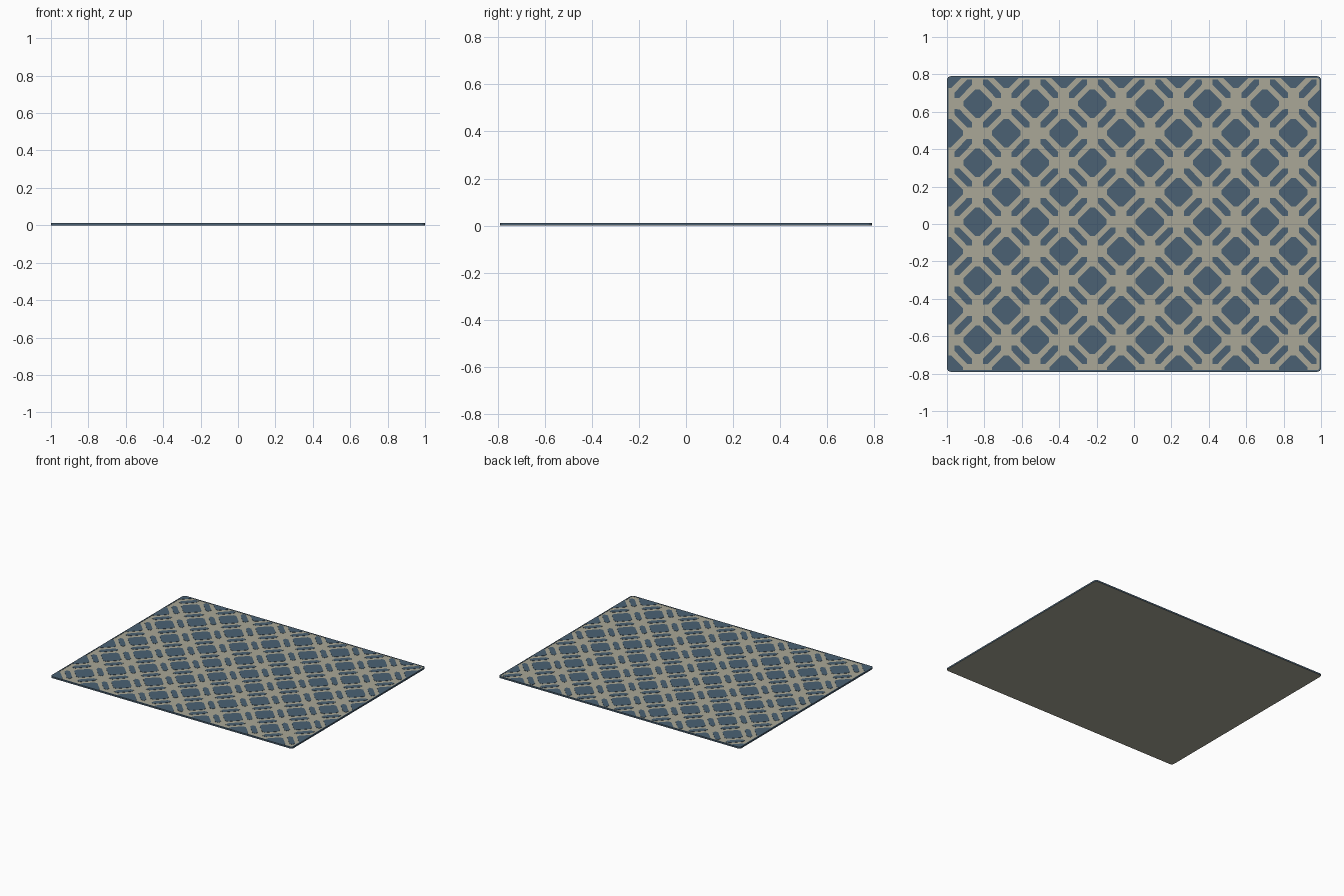
import bpy, bmesh, math
from mathutils import Vector

if "Cube" in bpy.data.objects:
    bpy.data.objects.remove(bpy.data.objects["Cube"])

HX, HY, TOP = 1.0, 0.79, 0.010      # rug half size and pile height
DX, DY = 0.1535, 0.1580             # lattice half steps
X0, Y0 = -0.99, 0.012               # lattice origin


def material(name, rgb):
    m = bpy.data.materials.new(name)
    m.diffuse_color = (*rgb, 1)
    m.use_nodes = True
    m.node_tree.nodes["Principled BSDF"].inputs["Base Color"].default_value = m.diffuse_color
    return m


blue = material("slate blue", (0.070, 0.120, 0.172))
beige = material("warm beige", (0.400, 0.390, 0.310))


def finish(bm, name, mats):
    me = bpy.data.meshes.new(name)
    bm.to_mesh(me)
    bm.free()
    for m in mats:
        me.materials.append(m)
    ob = bpy.data.objects.new(name, me)
    bpy.context.collection.objects.link(ob)
    return ob


def rounded_rect(hx, hy, r, n=4):
    pts = []
    for k, (sx, sy) in enumerate([(1, 1), (-1, 1), (-1, -1), (1, -1)]):
        for i in range(n + 1):
            a = math.pi / 2 * (k + i / n)
            pts.append((sx * (hx - r) + r * math.cos(a), sy * (hy - r) + r * math.sin(a)))
    return pts


# Rug body: beige top and backing, blue bound edge
bm = bmesh.new()
outline = rounded_rect(HX, HY, 0.02)
face = bm.faces.new([bm.verts.new((x, y, 0)) for x, y in outline])
ext = bmesh.ops.extrude_face_region(bm, geom=[face], use_keep_orig=True)
bmesh.ops.translate(bm, vec=(0, 0, TOP), verts=[v for v in ext["geom"] if isinstance(v, bmesh.types.BMVert)])
bmesh.ops.recalc_face_normals(bm, faces=bm.faces)
for f in bm.faces:
    f.material_index = 1 if abs(f.normal.z) > 0.5 else 0
finish(bm, "rug_body", [blue, beige])

# Blue pile between the lattice lines, clipped to the border
bm = bmesh.new()


def tile(cx, cy, pts):
    bm.faces.new([bm.verts.new((cx + x, cy + y, TOP)) for x, y in pts])


# diamond cell with clipped tips
d, c = 0.088, 0.012
diamond = [(d - c, -c), (d - c, c), (c, d - c), (-c, d - c),
           (-d + c, c), (-d + c, -c), (-c, -d + c), (c, -d + c)]
# slit inside each chain link, long axis on u
L, W, T = 0.068, 0.019, 0.049
slit = [(L, 0), (T, W), (-T, W), (-L, 0), (-T, -W), (T, -W)]

for i in range(-1, 15):
    for j in range(-6, 7):
        x, y = X0 + i * DX, Y0 + j * DY
        if (i + j) % 2:
            tile(x, y, diamond)
        else:
            for s in (1, -1):        # links rising right and falling right
                a = math.atan2(s * DY, DX)
                ca, sa = math.cos(a), math.sin(a)
                tile(x + DX / 2, y + s * DY / 2,
                     [(u * ca - v * sa, u * sa + v * ca) for u, v in slit])

EDGE = 0.009
for n, h in (((1, 0, 0), HX), ((-1, 0, 0), HX), ((0, 1, 0), HY), ((0, -1, 0), HY)):
    bmesh.ops.bisect_plane(bm, geom=bm.verts[:] + bm.edges[:] + bm.faces[:],
                           plane_co=Vector(n) * (h - EDGE), plane_no=n, clear_outer=True)

# thin blue border ring
inner = rounded_rect(HX - EDGE, HY - EDGE, 0.012)
vo = [bm.verts.new((x, y, TOP)) for x, y in outline]
vi = [bm.verts.new((x, y, TOP)) for x, y in inner]
for k in range(len(vo)):
    n = (k + 1) % len(vo)
    bm.faces.new((vo[k], vo[n], vi[n], vi[k]))

# give the pile a slight thickness
for f in bm.faces:
    f.normal_update()
    if f.normal.z < 0:
        f.normal_flip()
ext = bmesh.ops.extrude_face_region(bm, geom=bm.faces[:])
bmesh.ops.translate(bm, vec=(0, 0, 0.0015), verts=[v for v in ext["geom"] if isinstance(v, bmesh.types.BMVert)])
finish(bm, "blue_pile_pattern", [blue])
